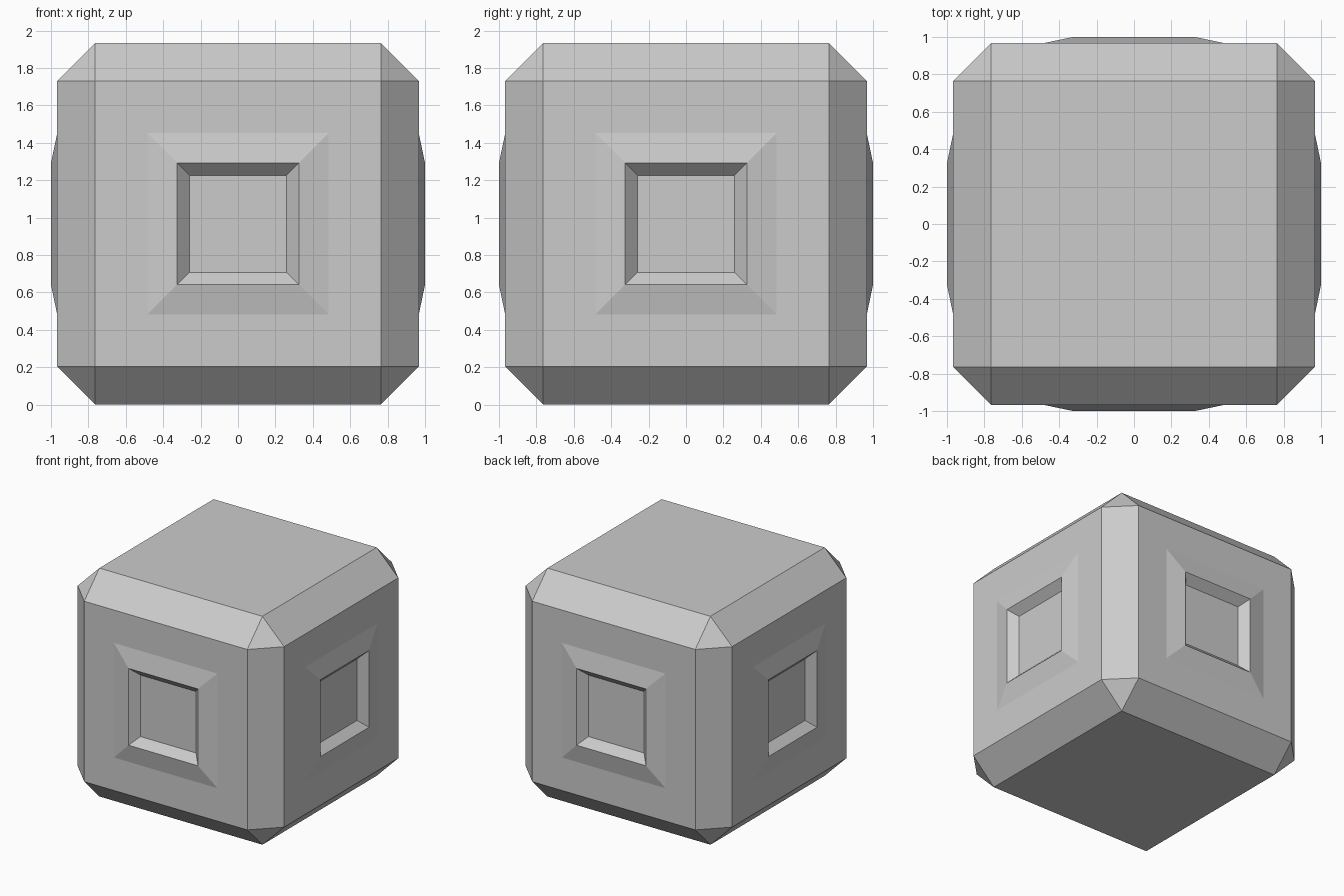
import bpy, bmesh
from mathutils import Matrix

if "Cube" in bpy.data.objects:
    bpy.data.objects.remove(bpy.data.objects["Cube"])

HALF = 0.9665      # half size of the block
CHAMFER = 0.203    # edge chamfer width

# Chamfered block
bm = bmesh.new()
bmesh.ops.create_cube(bm, size=2 * HALF, matrix=Matrix.Translation((0, 0, HALF)))
bmesh.ops.bevel(bm, geom=bm.edges[:], offset=CHAMFER, offset_type='OFFSET',
                segments=1, profile=0.5, affect='EDGES')
bm.normal_update()

# Raised sloping frame with a sunken panel on the four upright sides
sides = [f for f in bm.faces if max(abs(f.normal.x), abs(f.normal.y)) > 0.99]
for thickness, depth in ((HALF - CHAMFER - 0.485, 0), (0.16, 1 - HALF), (0.065, -0.067)):
    bmesh.ops.inset_individual(bm, faces=sides, thickness=thickness,
                               depth=depth, use_even_offset=True)
    bm.normal_update()

mesh = bpy.data.meshes.new("block")
bm.to_mesh(mesh)
bm.free()
block = bpy.data.objects.new("block", mesh)
bpy.context.collection.objects.link(block)
